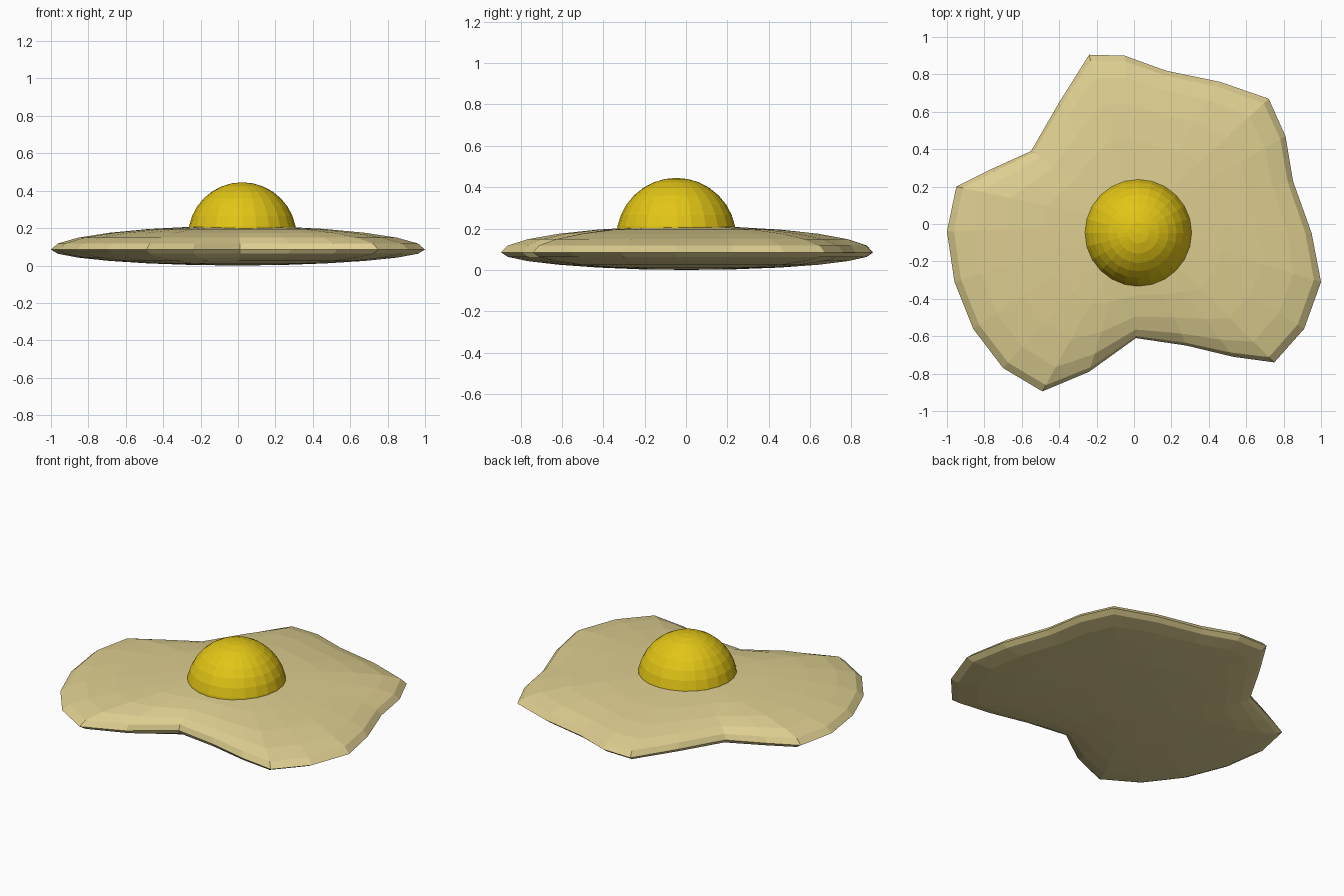
import bpy, bmesh, math
from mathutils import Vector

if "Cube" in bpy.data.objects:
    bpy.data.objects.remove(bpy.data.objects["Cube"])


def material(name, rgb):
    m = bpy.data.materials.new(name)
    m.diffuse_color = (*rgb, 1)
    m.use_nodes = True
    m.node_tree.nodes["Principled BSDF"].inputs["Base Color"].default_value = m.diffuse_color
    return m


def finish(bm, name, mat):
    bmesh.ops.recalc_face_normals(bm, faces=bm.faces)
    me = bpy.data.meshes.new(name)
    bm.to_mesh(me)
    bm.free()
    me.materials.append(mat)
    ob = bpy.data.objects.new(name, me)
    bpy.context.collection.objects.link(ob)
    return ob


cream = material("cream", (0.73, 0.62, 0.28))
yellow = material("yolk yellow", (0.76, 0.56, 0.008))

# Egg white: wavy outline, squashed dome above and below the rim
OUTLINE = [(-.24, .905), (-.05, .90), (.17, .82), (.46, .76), (.72, .67), (.81, .47),
           (.85, .23), (.95, -.05), (1.0, -.31), (.91, -.56), (.75, -.74), (.53, -.71),
           (.28, -.65), (.01, -.61), (-.24, -.79), (-.49, -.895), (-.70, -.77), (-.86, -.56),
           (-.96, -.31), (-1.0, -.04), (-.95, .20), (-.77, .29), (-.55, .39), (-.40, .65)]
RIM_Z, TOP_Z, ROUND, STEPS = 0.085, 0.212, 0.92, 6

bm = bmesh.new()
rings = []
for i in range(1 - STEPS, STEPS):
    a = math.radians(90 * i / STEPS)
    t = math.cos(a)
    z = RIM_Z + math.sin(a) * (TOP_Z - RIM_Z if i > 0 else RIM_Z)
    ring = []
    for p in OUTLINE:
        v = Vector(p)
        # rings become rounder toward the middle
        r = t * (ROUND * (1 - t) + v.length * t)
        v = v.normalized() * r
        ring.append(bm.verts.new((v.x, v.y, z)))
    rings.append(ring)
n = len(OUTLINE)
for lo, hi in zip(rings, rings[1:]):
    for k in range(n):
        j = (k + 1) % n
        bm.faces.new((lo[k], lo[j], hi[j], hi[k]))
for ring, z in ((rings[0], 0), (rings[-1], TOP_Z)):
    pole = bm.verts.new((0, 0, z))
    for k in range(n):
        bm.faces.new((ring[k], ring[(k + 1) % n], pole))
finish(bm, "egg_white", cream)

# Yolk: faceted ball, with its buried lower part sliced off
bm = bmesh.new()
bmesh.ops.create_uvsphere(bm, u_segments=24, v_segments=16, radius=0.29)
bmesh.ops.translate(bm, verts=bm.verts, vec=(0.023, -0.047, 0.155))
cut = bmesh.ops.bisect_plane(bm, geom=bm.verts[:] + bm.edges[:] + bm.faces[:],
                             plane_co=(0, 0, 0.15), plane_no=(0, 0, -1), clear_outer=True)
edges = [e for e in cut["geom_cut"] if isinstance(e, bmesh.types.BMEdge)]
bmesh.ops.edgeloop_fill(bm, edges=edges)
finish(bm, "yolk", yellow)
